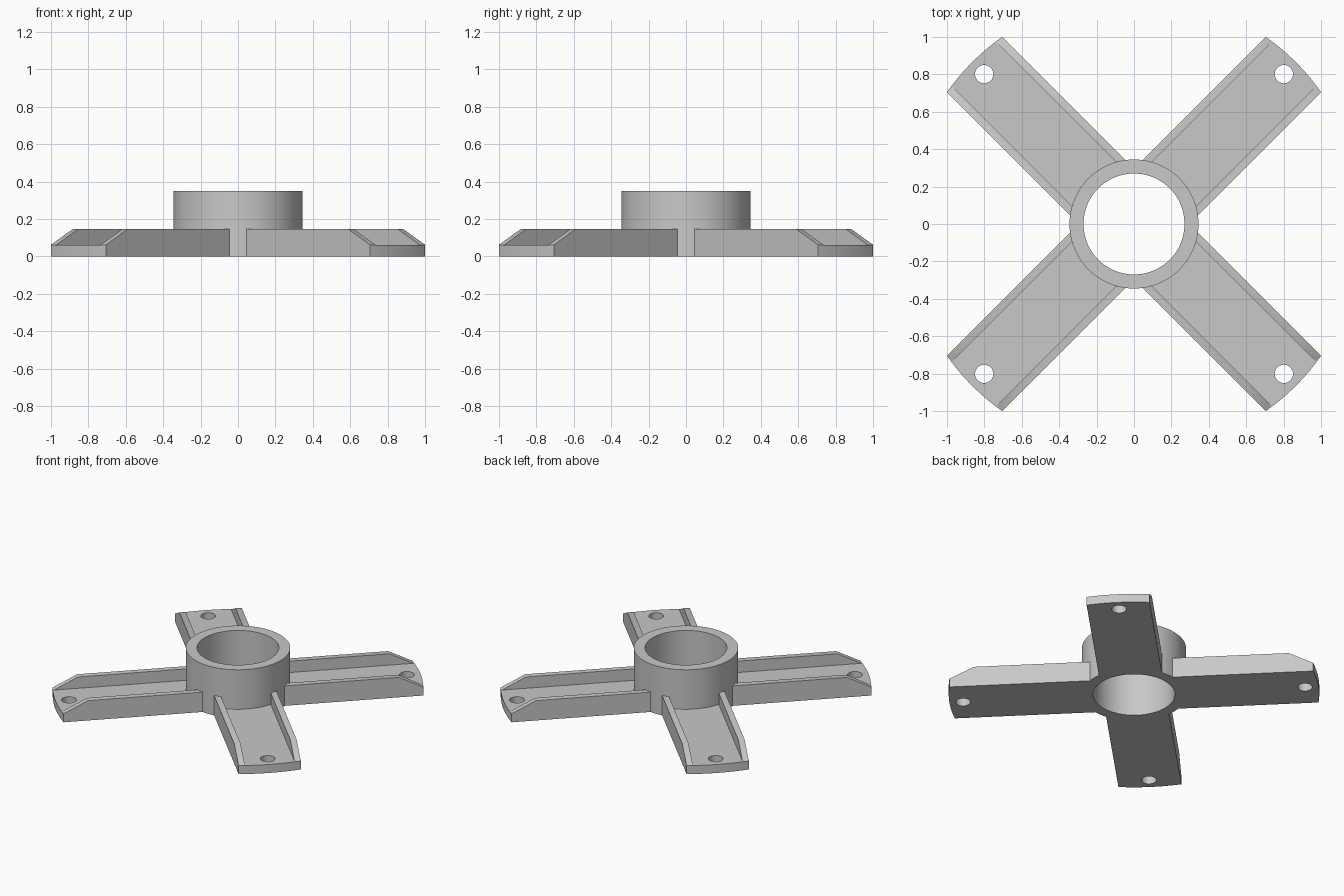
import bpy, bmesh
from math import sin, cos, asin, pi, radians
from mathutils import Matrix, Vector

default = bpy.data.objects.get("Cube")
if default:
    bpy.data.objects.remove(default, do_unlink=True)

HUB_R, BORE_R, HUB_H = 0.345, 0.27, 0.35
ARM_R, HALF_W = 1.2235, 0.2086
PLATE_H, RIB_H, RIB_T = 0.062, 0.145, 0.042
HOLE_AT, HOLE_R = 1.133, 0.049

grey = bpy.data.materials.new("Plain grey")
grey.use_nodes = True
colour = (0.58, 0.58, 0.58, 1)
grey.diffuse_color = colour
grey.node_tree.nodes["Principled BSDF"].inputs["Base Color"].default_value = colour


def arc(radius, start, end, steps):
    return [(radius * cos(start + (end - start) * i / steps),
             radius * sin(start + (end - start) * i / steps)) for i in range(steps + 1)]


def prism(loops, offset, to_world=lambda p: (p[0], p[1], 0)):
    """Mesh of flat outlines (the later loops are holes) pushed along offset."""
    bm = bmesh.new()
    edges = []
    for loop in loops:
        verts = [bm.verts.new(to_world(p)) for p in loop]
        edges += [bm.edges.new((v, verts[i - 1])) for i, v in enumerate(verts)]
    bmesh.ops.triangle_fill(bm, use_beauty=True, use_dissolve=False, edges=edges)
    result = bmesh.ops.extrude_face_region(bm, geom=bm.faces[:], use_keep_orig=True)
    moved = [g for g in result["geom"] if isinstance(g, bmesh.types.BMVert)]
    bmesh.ops.translate(bm, verts=moved, vec=Vector(offset))
    bmesh.ops.recalc_face_normals(bm, faces=bm.faces[:])
    mesh = bpy.data.meshes.new("part")
    bm.to_mesh(mesh)
    bm.free()
    mesh.materials.append(grey)
    return mesh


def place(name, mesh, angle=0):
    mesh = mesh.copy()
    mesh.transform(Matrix.Rotation(angle, 4, "Z"))
    mesh.name = name
    obj = bpy.data.objects.new(name, mesh)
    bpy.context.collection.objects.link(obj)
    bpy.ops.object.select_all(action="DESELECT")
    obj.select_set(True)
    bpy.context.view_layer.objects.active = obj
    bpy.ops.object.shade_smooth_by_angle(angle=radians(30))


# Hub ring
hub = prism([arc(HUB_R, 0, 2 * pi, 96)[:-1], arc(BORE_R, 0, 2 * pi, 96)[:-1]], (0, 0, HUB_H))
place("hub", hub)

# Arm plate with rounded end and bolt hole, lying along +x
tip, root = asin(HALF_W / ARM_R), asin(HALF_W / (HUB_R - 0.002))
outline = arc(ARM_R, -tip, tip, 16) + arc(HUB_R - 0.002, root, -root, 16)
hole = [(x + HOLE_AT, y) for x, y in arc(HOLE_R, 0, 2 * pi, 32)[:-1]]
plate = prism([outline, hole], (0, 0, PLATE_H))

# Edge rib with a sloped outer end
rib_start, rib_end = 0.274, ARM_R * cos(tip)
side = [(rib_start, PLATE_H), (rib_end, PLATE_H), (1.043, RIB_H), (rib_start, RIB_H)]
ribs = {
    "left": prism([side], (0, -RIB_T, 0), lambda p: (p[0], HALF_W, p[1])),
    "right": prism([side], (0, RIB_T, 0), lambda p: (p[0], -HALF_W, p[1])),
}

# Four arms on the diagonals
for i, corner in enumerate(["back_left", "back_right", "front_right", "front_left"]):
    turn = pi / 4 + i * pi / 2
    place(corner + "_arm", plate, turn)
    for rib_side, rib in ribs.items():
        place(f"{corner}_arm_{rib_side}_rib", rib, turn)

for mesh in [hub, plate, *ribs.values()]:
    bpy.data.meshes.remove(mesh)
